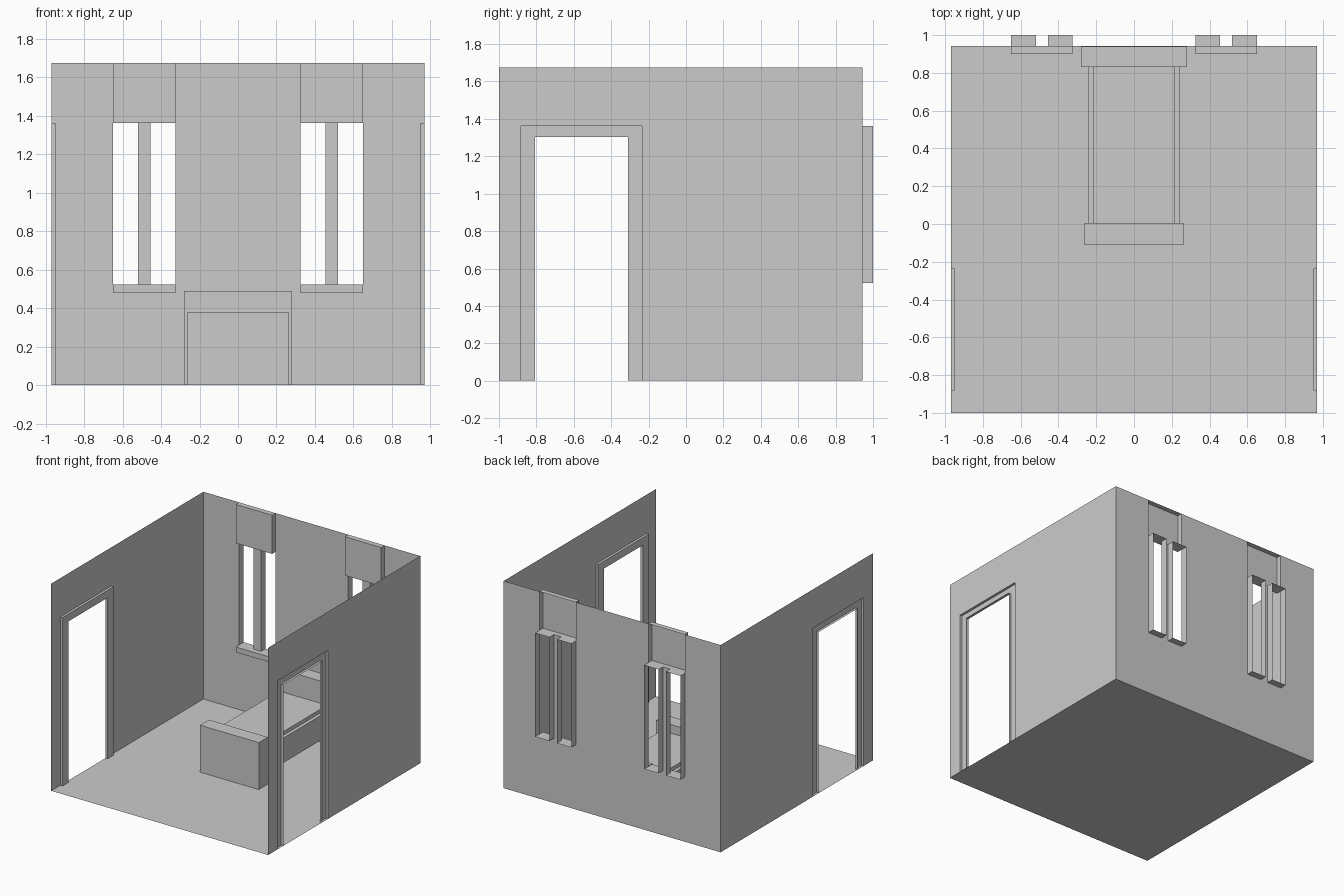
import bpy, bmesh

if "Cube" in bpy.data.objects:
    bpy.data.objects.remove(bpy.data.objects["Cube"])

W, F, B, H = 0.97, -1.0, 0.943, 1.675      # half width, front, back, height
D0, D1, DH = -0.882, -0.235, 1.362         # door hole in side wall
T = 0.075                                  # door trim width
X = (0.325, 0.455, 0.52, 0.65)             # window uprights
Z0, Z1 = 0.523, 1.362                      # window bottom and top


def finish(name, bm, mirror=False):
    bmesh.ops.remove_doubles(bm, verts=bm.verts, dist=1e-5)
    me = bpy.data.meshes.new(name)
    bm.to_mesh(me)
    bm.free()
    ob = bpy.data.objects.new(name, me)
    bpy.context.collection.objects.link(ob)
    if mirror:
        ob.modifiers.new("mirror", 'MIRROR').use_axis[0] = True
    return ob


def sheet(name, us, vs, place, holes=(), mirror=True):
    """Flat sheet of grid cells, leaving out the cells listed in holes."""
    bm = bmesh.new()
    for i in range(len(us) - 1):
        for j in range(len(vs) - 1):
            if (i, j) not in holes:
                c = ((us[i], vs[j]), (us[i+1], vs[j]), (us[i+1], vs[j+1]), (us[i], vs[j+1]))
                bm.faces.new([bm.verts.new(place(u, v)) for u, v in c])
    finish(name, bm, mirror)


SIDES = {'-x': (0, 4, 7, 3), '+x': (1, 2, 6, 5), '-y': (0, 1, 5, 4),
         '+y': (2, 3, 7, 6), '-z': (0, 3, 2, 1), '+z': (4, 5, 6, 7)}


def box(name, x, y, z, omit=(), mirror=False):
    """Box from ranges, with chosen sides left open."""
    bm = bmesh.new()
    v = [bm.verts.new((x[a], y[b], c)) for c in z
         for a, b in ((0, 0), (1, 0), (1, 1), (0, 1))]
    for side, idx in SIDES.items():
        if side not in omit:
            bm.faces.new([v[i] for i in idx])
    finish(name, bm, mirror)


# Room shell: single-sided floor and walls, open front and top
sheet("floor", (-W, W), (F, B), lambda u, v: (u, v, 0), mirror=False)
sheet("side_wall", (F, D0, D1, B), (0, DH, H), lambda u, v: (W, u, v), {(1, 0)})
sheet("back_wall", (0, *X, W), (0, Z0, Z1, H), lambda u, v: (u, B, v),
      {(1, 1), (3, 1), (1, 2), (2, 2), (3, 2)})

# Door trim: channel pushed into the room, open on the outside
bm = bmesh.new()
rows = []
for inset, x in ((0, W), (0, W - 0.02), (T, W - 0.02), (T, W)):
    a, b, h = D0 + inset, D1 - inset, DH - inset * 0.8
    rows.append([bm.verts.new((x, y, z)) for y, z in ((a, 0), (a, h), (b, h), (b, 0))])
for r, s in zip(rows, rows[1:]):
    for i in range(3):
        bm.faces.new((r[i], r[i+1], s[i+1], s[i]))
finish("door_trim", bm, True)

# Windows: lintel recess, sill and two outward sleeves each
box("window_lintel", (X[0], X[3]), (0.9, B), (Z1, H), ('+y',), True)
box("window_sill", (X[0], X[3]), (0.9, B), (0.48, Z0), ('+y',), True)
for n, i in (("inner", 0), ("outer", 2)):
    box(f"window_sleeve_{n}", (X[i], X[i+1]), (B, 1.0), (Z0, Z1), ('-y', '+y'), True)

# Bed
box("headboard", (-0.28, 0.28), (0.83, 0.941), (0, 0.49))
box("footboard", (-0.263, 0.263), (-0.11, 0.005), (0, 0.38))
box("bed_rail", (0.215, 0.243), (0.005, 0.83), (0.08, 0.28), mirror=True)
box("mattress", (-0.215, 0.215), (0.005, 0.83), (0.13, 0.31))
